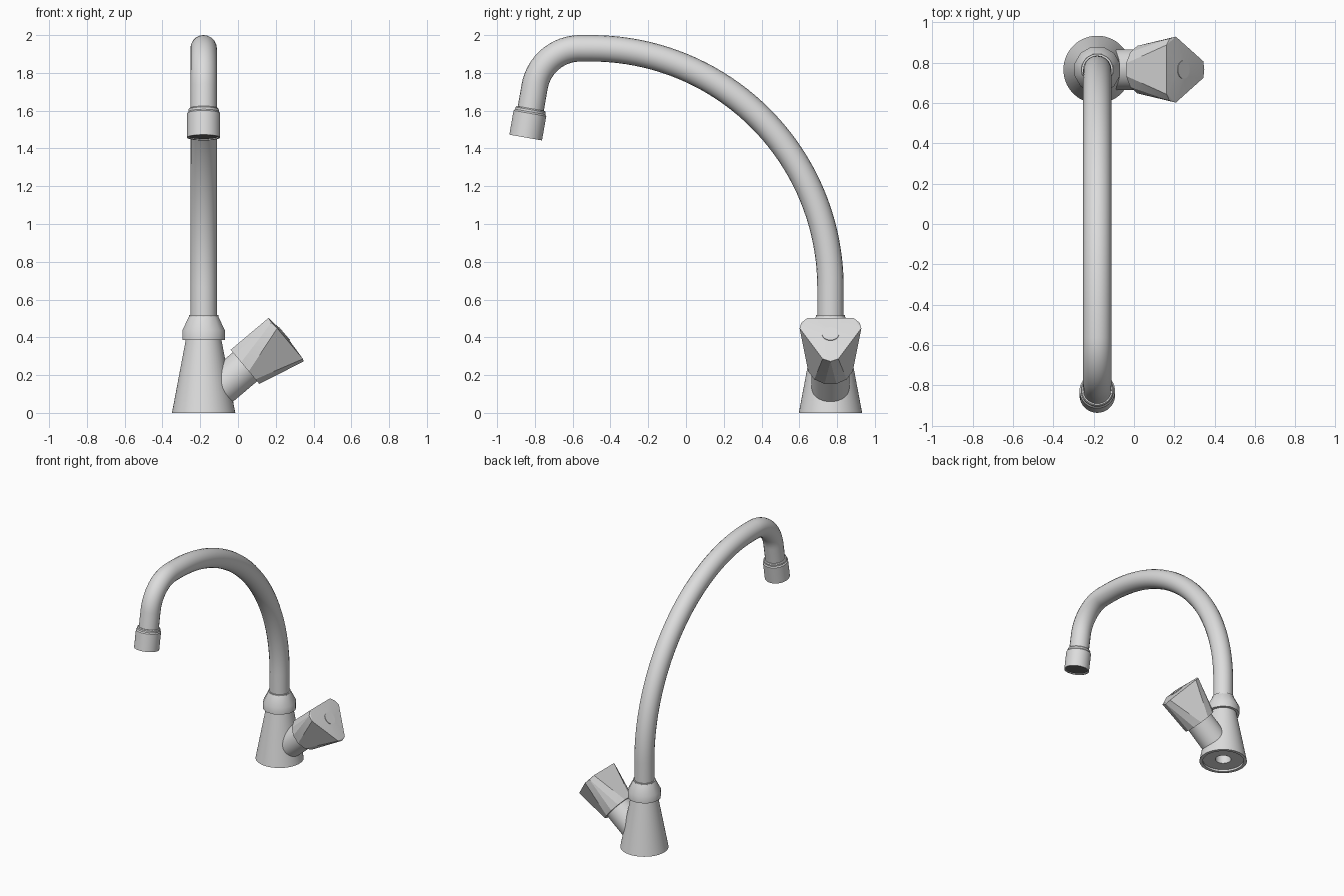
import bpy, bmesh
from math import sin, cos, pi, radians
from mathutils import Vector, Matrix

cube = bpy.data.objects.get("Cube")
if cube:
    bpy.data.objects.remove(cube, do_unlink=True)

CX, CY = -0.182, 0.765          # vertical axis of the tap


def material(name, rgb):
    m = bpy.data.materials.new(name)
    m.use_nodes = True
    m.diffuse_color = (*rgb, 1)
    m.node_tree.nodes["Principled BSDF"].inputs["Base Color"].default_value = (*rgb, 1)
    return m


metal = material("light grey metal", (0.72, 0.72, 0.72))
mesh_grey = material("dark grey screen", (0.17, 0.17, 0.17))


def add(name, mesh, mat, frame=Matrix(), angle=35):
    ob = bpy.data.objects.new(name, mesh)
    bpy.context.collection.objects.link(ob)
    mesh.materials.clear()
    mesh.materials.append(mat)
    ob.matrix_world = frame
    bpy.ops.object.select_all(action="DESELECT")
    ob.select_set(True)
    bpy.context.view_layer.objects.active = ob
    bpy.ops.object.shade_smooth_by_angle(angle=radians(angle))
    return ob


def lathe(name, profile, mat, frame, sides=48):
    """Spin (radius, height) points round local z; zero radius closes an end."""
    bm = bmesh.new()
    rings = []
    for r, z in profile:
        n = sides if r else 1
        rings.append([bm.verts.new((r * cos(2 * pi * (i + .5) / sides),
                                    r * sin(2 * pi * (i + .5) / sides), z)) for i in range(n)])
    for a, b in zip(rings, rings[1:]):
        for i in range(sides):
            j = (i + 1) % sides
            corners = [a[i % len(a)], a[j % len(a)], b[j % len(b)], b[i % len(b)]]
            bm.faces.new(list(dict.fromkeys(corners)))
    bmesh.ops.recalc_face_normals(bm, faces=bm.faces)
    mesh = bpy.data.meshes.new(name)
    bm.to_mesh(mesh)
    bm.free()
    return add(name, mesh, mat, frame)


base = Matrix.Translation((CX, CY, 0))

# Conical body with a recessed underside and a central bore
lathe("body", [(0, .3), (.055, .3), (.055, .015), (.145, .015), (.145, 0), (.168, 0),
               (.094, .39), (0, .39)], metal, base)

# Collar nut with a broad chamfer
lathe("collar", [(0, .385), (.117, .385), (.117, .437), (.08, .51), (0, .51)],
      metal, base, sides=12)
lathe("collar_ring", [(0, .5), (.078, .5), (.078, .518), (0, .518)], metal, base)

# Spout: straight rise, wide quarter arc, tight bend, short drop
R, r = 1.265, .245
path = [(CY, .45)]
path += [(CY - R + R * cos(t), .665 + R * sin(t)) for t in (pi / 2 * i / 40 for i in range(41))]
tilt = radians(10)
sweep = pi / 2 - tilt
path += [(-.56 - r * sin(t), 1.93 - r + r * cos(t)) for t in (sweep * i / 16 for i in range(17))]
drop = Vector((0, -sin(tilt), -cos(tilt)))
nozzle_top = Vector((CX, *path[-1])) + drop * .118
path.append((nozzle_top + drop * .03).yz)

curve = bpy.data.curves.new("spout_path", "CURVE")
curve.dimensions = "3D"
curve.bevel_depth = .07
curve.bevel_resolution = 8
curve.use_fill_caps = True
spline = curve.splines.new("POLY")
spline.points.add(len(path) - 1)
for p, (y, z) in zip(spline.points, path):
    p.co = (CX, y, z, 1)
helper = bpy.data.objects.new("spout_path", curve)
bpy.context.collection.objects.link(helper)
bpy.context.view_layer.update()
tube = bpy.data.meshes.new_from_object(helper.evaluated_get(bpy.context.evaluated_depsgraph_get()))
bpy.data.objects.remove(helper, do_unlink=True)
add("spout", tube, metal)

# Nozzle with recessed outlet
tip = Matrix.Translation(nozzle_top) @ drop.to_track_quat("Z", "Y").to_matrix().to_4x4()
lathe("nozzle", [(0, 0), (.076, 0), (.081, .006), (.081, .018), (.088, .026), (.088, .156),
                 (.077, .156), (.077, .14), (0, .14)], metal, tip)
lathe("outlet_screen", [(0, .138), (.076, .138), (.076, .15), (0, .15)], mesh_grey, tip)

# Valve frame: local z runs out along the stem, local x points up the knob, local y sideways
slope = radians(40)
out = Vector((cos(slope), 0, sin(slope)))
up = Vector((-sin(slope), 0, cos(slope)))
side = out.cross(up)
valve = Matrix((up, side, out)).transposed().to_4x4()
valve.translation = Vector((0, CY, 0)) + up * .163

lathe("valve_stem", [(0, -.02), (.101, -.02), (.1, .2), (0, .2)], metal, valve)

# Three-cornered knob: round base hulled to a triangular end with blunt corners
bm = bmesh.new()


def ring_point(radius, degrees, z):
    a = radians(degrees)
    bm.verts.new((radius * cos(a), radius * sin(a), z))


for i in range(12):
    ring_point(.122, 15 + 30 * i, .185)
for corner in (60, 180, 300):
    ring_point(.178, corner, .442)
    for off in (-14, 14):
        ring_point(.17, corner + off, .447)
for i in range(24):
    ring_point(.05, 15 * i, .455)
bmesh.ops.convex_hull(bm, input=bm.verts)
bmesh.ops.dissolve_limit(bm, angle_limit=radians(2), verts=bm.verts, edges=bm.edges)
bmesh.ops.recalc_face_normals(bm, faces=bm.faces)
knob = bpy.data.meshes.new("knob")
bm.to_mesh(knob)
bm.free()
add("knob", knob, metal, valve, angle=14)

# Round cap in the knob end
lathe("knob_cap", [(0, .445), (.045, .445), (.045, .459), (0, .459)], metal, valve)
